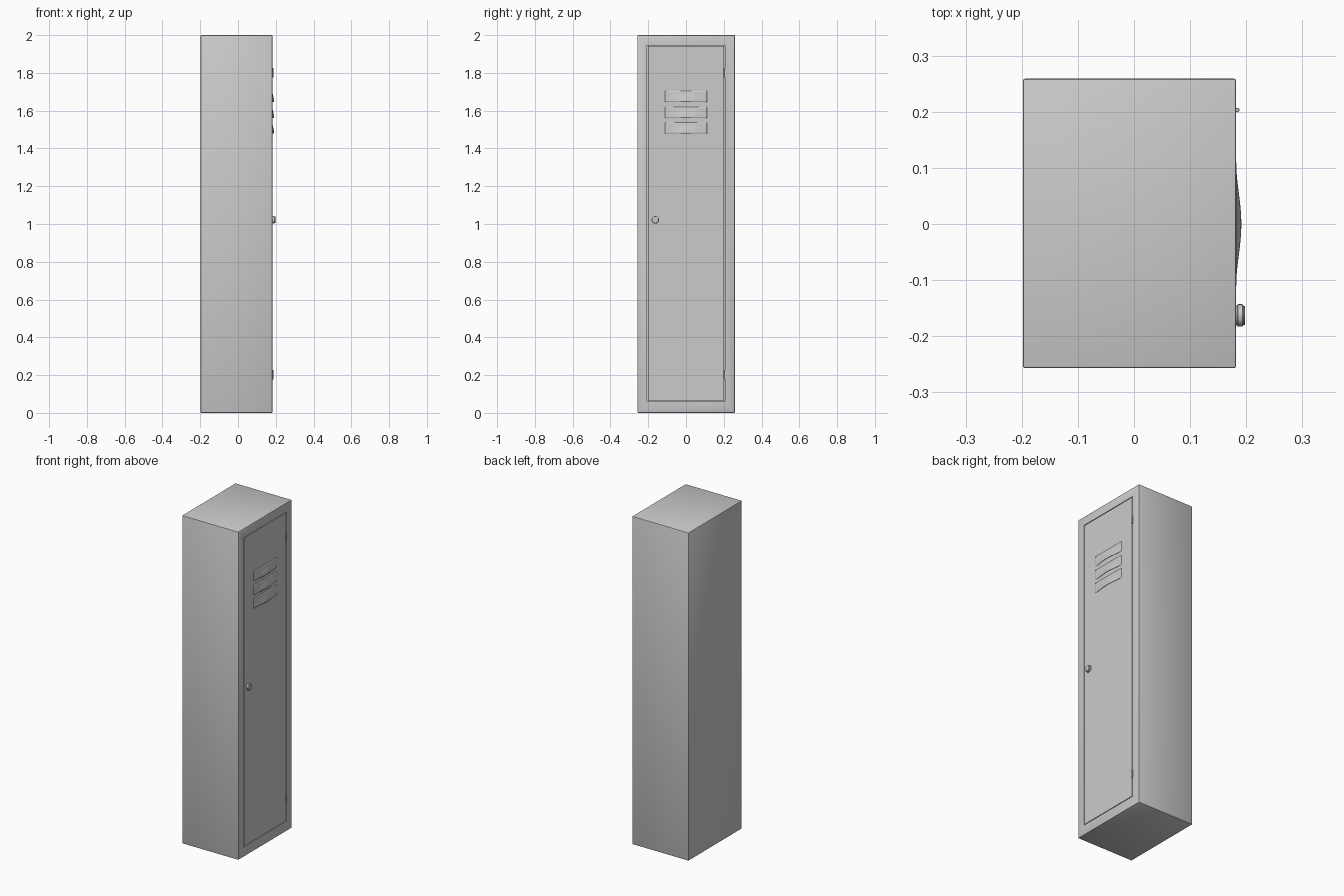
import bpy, bmesh, math

if "Cube" in bpy.data.objects:
    bpy.data.objects.remove(bpy.data.objects["Cube"])

FRONT = 0.182                       # plane of the door face (+x side)
Y0, Y1, Z0, Z1 = -0.206, 0.206, 0.06, 1.946   # door opening
GAP = 0.004


def finish(bm, name, smooth=False):
    bmesh.ops.recalc_face_normals(bm, faces=bm.faces)
    me = bpy.data.meshes.new(name)
    bm.to_mesh(me)
    bm.free()
    ob = bpy.data.objects.new(name, me)
    bpy.context.collection.objects.link(ob)
    if smooth:
        bpy.ops.object.select_all(action='DESELECT')
        ob.select_set(True)
        bpy.context.view_layer.objects.active = ob
        bpy.ops.object.shade_smooth_by_angle(angle=math.radians(35))
    return ob


def box(x0, x1, y0, y1, z0, z1):
    bm = bmesh.new()
    bmesh.ops.create_cube(bm, size=1)
    for v in bm.verts:
        v.co = (x1 if v.co.x > 0 else x0, y1 if v.co.y > 0 else y0,
                z1 if v.co.z > 0 else z0)
    return bm


def lathe(name, profile, loc, axis, steps=24):
    """Revolve (radius, height) pairs about axis 'X' or 'Z'."""
    bm = bmesh.new()
    rings = []
    for r, h in profile:
        ring = []
        for i in range(steps):
            a = 2 * math.pi * i / steps
            c, s = r * math.cos(a), r * math.sin(a)
            p = (h, c, s) if axis == 'X' else (c, s, h)
            ring.append(bm.verts.new([p[k] + loc[k] for k in range(3)]))
        rings.append(ring)
    for a, b in zip(rings, rings[1:]):
        for i in range(steps):
            j = (i + 1) % steps
            bm.faces.new((a[i], a[j], b[j], b[i]))
    bm.faces.new(rings[0])
    bm.faces.new(rings[-1])
    return finish(bm, name, True)


# Hollow cabinet with slightly rounded outer edges
bm = box(-0.198, FRONT, -0.257, 0.259, 0, 2)
bmesh.ops.bevel(bm, geom=bm.edges[:], offset=0.004, segments=2,
                profile=0.5, affect='EDGES')
front = max((f for f in bm.faces if f.normal.x > 0.99), key=lambda f: f.calc_area())
bmesh.ops.inset_region(bm, faces=[front], thickness=0.05)
for v in front.verts:
    v.co = (FRONT, Y1 if v.co.y > 0 else Y0, Z1 if v.co.z > 1 else Z0)
res = bmesh.ops.extrude_face_region(bm, geom=[front])
for v in res['geom']:
    if isinstance(v, bmesh.types.BMVert):
        v.co.x = -0.188
if front.is_valid:
    bmesh.ops.delete(bm, geom=[front], context='FACES_ONLY')
finish(bm, "cabinet_body", True)

# Door panel, flush with the frame
finish(box(FRONT - 0.02, FRONT, Y0 + GAP, Y1 - GAP, Z0 + GAP, Z1 - GAP), "door")

# Pressed louvers: bell-shaped across, swelling to an open lower lip
NY, NZ, HALF, HEIGHT = 32, 8, 0.11, 0.06
for n, zb in enumerate((1.645, 1.56, 1.478)):
    bm = bmesh.new()
    grid = []
    for j in range(NZ + 1):
        t = j / NZ
        row = []
        for i in range(NY + 1):
            y = HALF * (2 * i / NY - 1)
            bell = 0.5 * (1 + math.cos(math.pi * y / HALF))
            ramp = 0.5 * (1 + math.cos(math.pi * t))
            row.append(bm.verts.new((FRONT + 0.0003 + 0.009 * bell * ramp,
                                     y, zb + HEIGHT * t)))
        grid.append(row)
    for a, b in zip(grid, grid[1:]):
        for i in range(NY):
            bm.faces.new((a[i], a[i + 1], b[i + 1], b[i]))
    louver = finish(bm, f"louver_{n + 1}", True)
    if louver.data.polygons[0].normal.x < 0:
        louver.data.flip_normals()
    solid = louver.modifiers.new("sheet", 'SOLIDIFY')
    solid.thickness = 0.0015
    solid.offset = -1

# Round lock knob
lathe("lock_knob", [(0.018, -0.002), (0.018, 0.002), (0.020, 0.003),
                    (0.020, 0.011), (0.017, 0.013), (0.017, 0.015),
                    (0.016, 0.016)], (FRONT, -0.163, 1.022), 'X')

# Hinge pins
for name, z in (("lower_hinge", 0.203), ("upper_hinge", 1.80)):
    lathe(name, [(0.003, -0.025), (0.004, -0.024), (0.004, 0.024),
                 (0.003, 0.025)], (FRONT + 0.002, 0.203, z), 'Z', 12)
